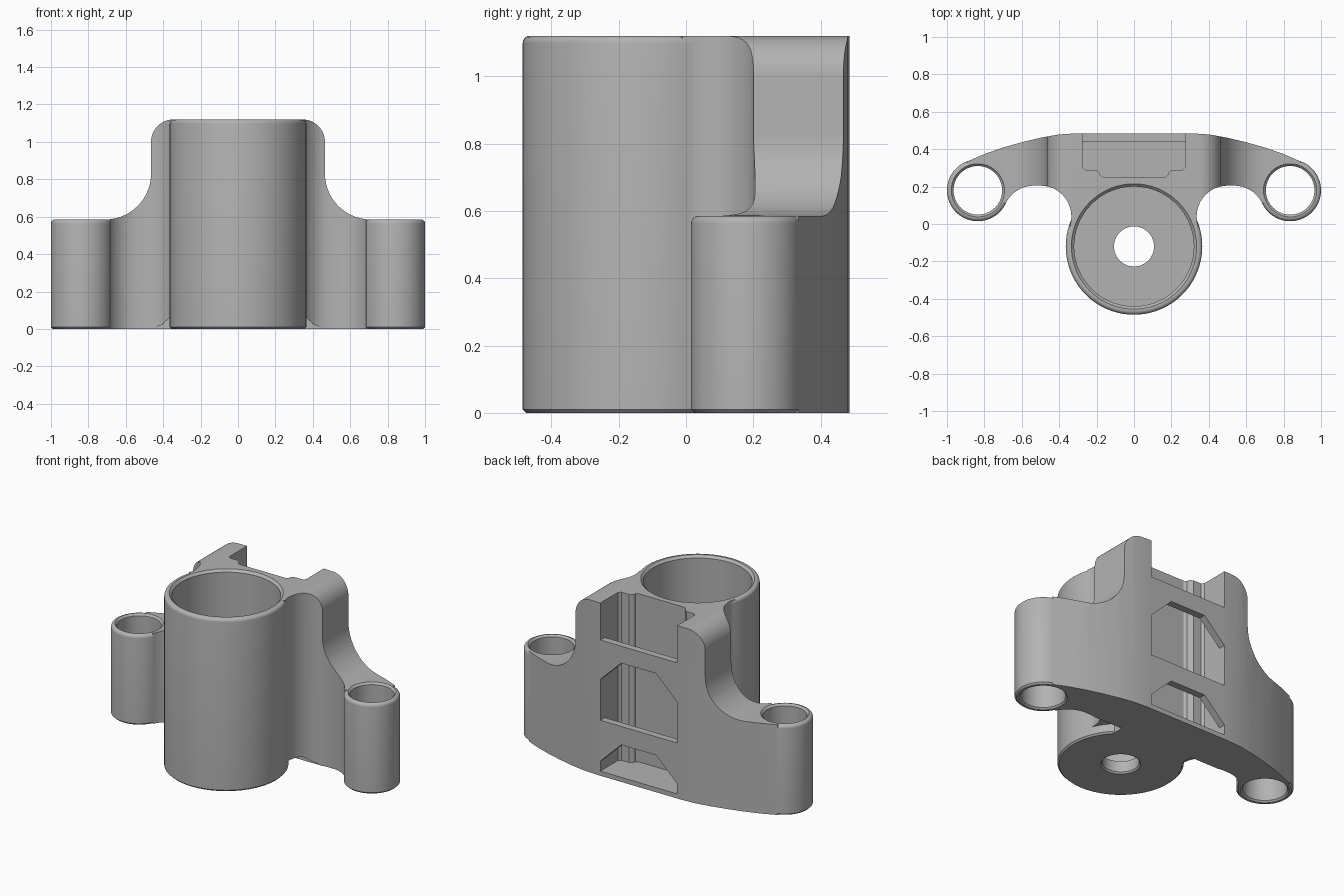
import bpy, bmesh
from math import radians, cos, sin, tau
from mathutils import Vector

if "Cube" in bpy.data.objects:
    bpy.data.objects.remove(bpy.data.objects["Cube"])

GREY = (0.45, 0.45, 0.45, 1)
mat = bpy.data.materials.new("plain grey")
mat.use_nodes = True
mat.diffuse_color = GREY
mat.node_tree.nodes["Principled BSDF"].inputs["Base Color"].default_value = GREY

HEIGHT, EAR_TOP, BACK = 1.12, 0.585, 0.485
POST = (0, -0.12)
EAR = (0.835, 0.18)
POST_R, EAR_R = 0.365, 0.165


def arc(cx, cy, r, start, end, steps=14):
    angles = [radians(start + (end - start) * i / steps) for i in range(steps + 1)]
    return [(cx + r * cos(a), cy + r * sin(a)) for a in angles]


def mirrored(half):
    """Close a right-hand outline with its mirror image."""
    return half + [(-x, y) for x, y in reversed(half)]


def finish(name, bm):
    bmesh.ops.recalc_face_normals(bm, faces=bm.faces)
    mesh = bpy.data.meshes.new(name)
    bm.to_mesh(mesh)
    bm.free()
    mesh.materials.append(mat)
    obj = bpy.data.objects.new(name, mesh)
    bpy.context.collection.objects.link(obj)
    return obj


def prism(name, points, low, high, axis="z"):
    """Extrude an outline upwards (z), or a front profile backwards (y)."""
    bm = bmesh.new()
    place = (lambda a, b: (a, b, low)) if axis == "z" else (lambda a, b: (a, low, b))
    face = bm.faces.new([bm.verts.new(place(a, b)) for a, b in points])
    ext = bmesh.ops.extrude_face_region(bm, geom=[face])
    step = Vector((0, 0, high - low)) if axis == "z" else Vector((0, high - low, 0))
    bmesh.ops.translate(bm, vec=step,
                        verts=[v for v in ext["geom"] if isinstance(v, bmesh.types.BMVert)])
    return finish(name, bm)


def lathe(name, profile, centre, steps=72):
    bm = bmesh.new()
    verts = [bm.verts.new((r, 0, z)) for r, z in profile]
    edges = [bm.edges.new(pair) for pair in zip(verts, verts[1:])]
    bmesh.ops.spin(bm, geom=verts + edges, cent=(0, 0, 0), axis=(0, 0, 1),
                   angle=tau, steps=steps)
    bmesh.ops.remove_doubles(bm, verts=bm.verts, dist=0.0001)
    bmesh.ops.translate(bm, verts=bm.verts, vec=(*centre, 0))
    return finish(name, bm)


def combine(target, other, operation):
    mod = target.modifiers.new(operation.lower(), "BOOLEAN")
    mod.operation, mod.solver, mod.object = operation, "EXACT", other
    bpy.context.view_layer.objects.active = target
    bpy.ops.object.modifier_apply(modifier=mod.name)
    bpy.data.objects.remove(other)


def boss(name, radius, top, centre):
    """Solid round boss with a rounded top rim and a chamfered foot."""
    rim = arc(radius - 0.022, top - 0.022, 0.022, 0, 90, 5)
    return lathe(name, [(0, 0), (radius - 0.01, 0), (radius, 0.01)] + rim + [(0, top)], centre)


# Web: plan outline with concave necks towards the ears and the post
back_curve = [(0.3, BACK), (0.4, 0.479), (0.5, 0.461), (0.6, 0.437),
              (0.7, 0.409), (0.8, 0.374), (0.892, 0.334)]
necks = arc(0.536, 0.04, 0.165, 25, 90) + arc(0.5, 0.04, 0.165, 90, 197.7)
body = prism("bracket_body", mirrored(back_curve + [EAR] + necks + [(0.25, -0.12)]), 0, 1.3)

# Stepped shoulders
shoulder = ([(1.1, -0.1), (1.1, EAR_TOP)] + arc(0.71, 0.83, 0.245, 270, 180)
            + arc(0.345, 1.0, 0.12, 0, 90))
combine(body, prism("shoulder_profile", mirrored(shoulder), -1, 1, "y"), "INTERSECT")

# Relief under the web beside the post
for s in (-1, 1):
    wedge = [(s * 0.26, -0.05), (s * 0.47, -0.05), (s * 0.47, 0),
             (s * 0.41, 0.02), (s * 0.365, 0.06), (s * 0.26, 0.06)]
    combine(body, prism("relief", wedge, -0.3, 0.2, "y"), "DIFFERENCE")

# Post and ears
combine(body, boss("post", POST_R, HEIGHT, POST), "UNION")
for s in (-1, 1):
    combine(body, boss("ear", EAR_R, EAR_TOP, (s * EAR[0], EAR[1])), "UNION")

# Blind bore with a smaller hole in its floor
bore = [(0, -0.1), (0.125, -0.1), (0.115, 0), (0.107, 0.01), (0.107, 0.08), (0.32, 0.08),
        (0.32, HEIGHT - 0.015), (0.345, HEIGHT + 0.01), (0, HEIGHT + 0.01)]
combine(body, lathe("bore", bore, POST), "DIFFERENCE")

# Ear holes, flared at both ends
hole = [(0, -0.01), (0.15, -0.01), (0.13, 0.01), (0.13, EAR_TOP - 0.012),
        (0.152, EAR_TOP + 0.01), (0, EAR_TOP + 0.01)]
for s in (-1, 1):
    combine(body, lathe("ear_hole", hole, (s * EAR[0], EAR[1])), "DIFFERENCE")

# Stepped pocket, open at the back and top
pocket = [(0.275, 0.6), (0.275, 0.305), (0.26, 0.29), (0.205, 0.29), (0.185, 0.275),
          (0.18, 0.26), (0.165, 0.25)]
combine(body, prism("pocket", mirrored(pocket), 0.03, 1.3), "DIFFERENCE")

# Arched crossbars over the pocket
for corner, crown, top in ((0.09, 0.24, 0.36), (0.62, 0.77, 0.88)):
    bar = [(0.125, crown), (0.28, corner), (0.28, top)]
    combine(body, prism("crossbar", mirrored(bar), 0.44, BACK, "y"), "UNION")

# One material, smooth curves and sharp edges
body.data.materials.clear()
body.data.materials.append(mat)
for poly in body.data.polygons:
    poly.material_index = 0
bpy.ops.object.select_all(action="DESELECT")
body.select_set(True)
bpy.context.view_layer.objects.active = body
bpy.ops.object.shade_smooth_by_angle(angle=radians(30))
